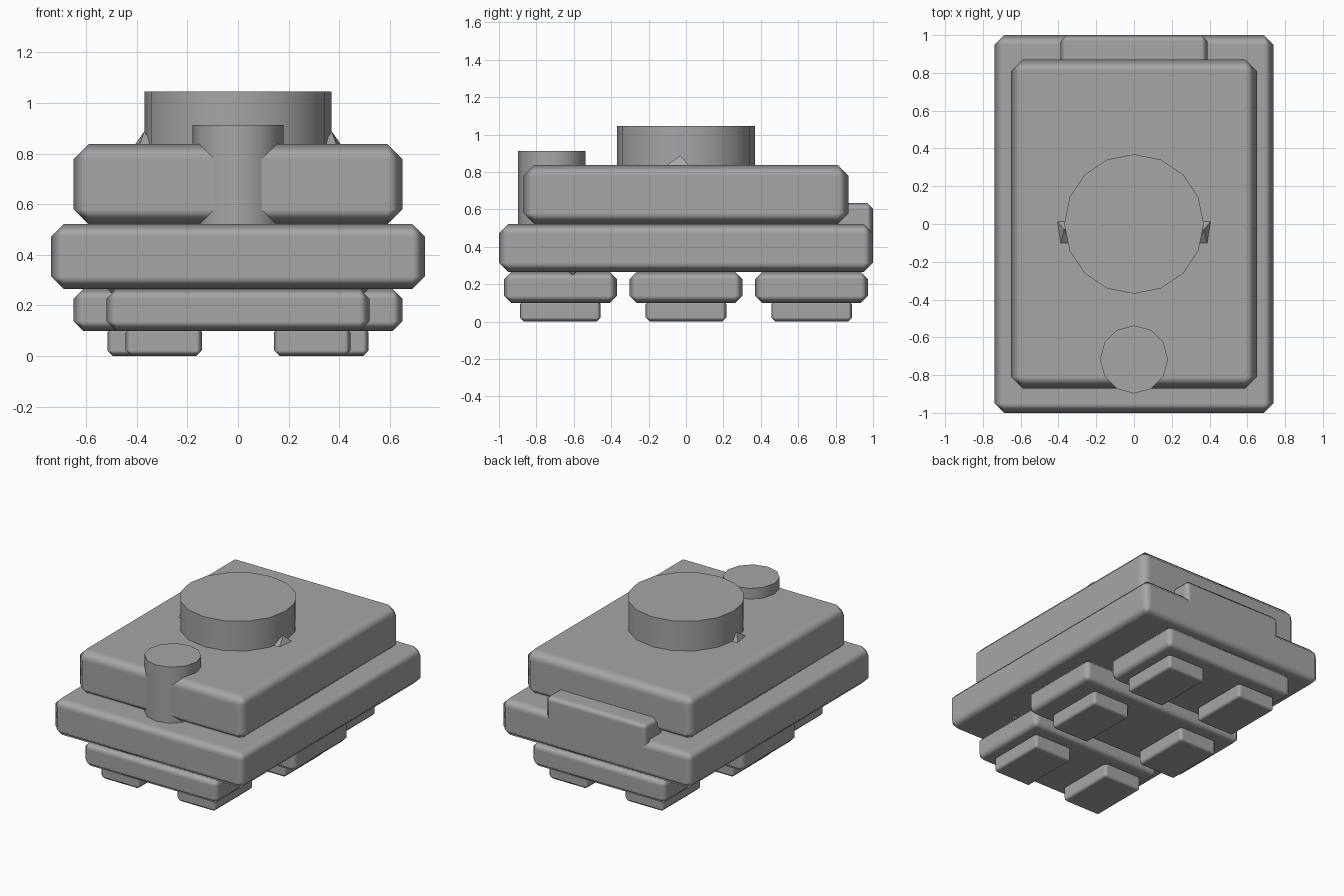
import bpy, bmesh, math

if "Cube" in bpy.data.objects:
    bpy.data.objects.remove(bpy.data.objects["Cube"])

# Dark neutral grey shared by every part
grey = bpy.data.materials.new("dark_grey")
grey.diffuse_color = (0.38, 0.375, 0.395, 1)
grey.use_nodes = True
grey.node_tree.nodes["Principled BSDF"].inputs["Base Color"].default_value = grey.diffuse_color


def activate(ob):
    bpy.ops.object.select_all(action='DESELECT')
    ob.select_set(True)
    bpy.context.view_layer.objects.active = ob


def box(name, x, y, z, bevel):
    """Chamfered box from (min, max) ranges, softly shaded along its chamfers."""
    bpy.ops.mesh.primitive_cube_add(
        size=1, location=[(a + b) / 2 for a, b in (x, y, z)])
    ob = bpy.context.object
    ob.name = name
    ob.scale = [b - a for a, b in (x, y, z)]
    bpy.ops.object.transform_apply(location=False, rotation=False, scale=True)
    bpy.ops.object.shade_smooth()
    mod = ob.modifiers.new("chamfer", 'BEVEL')
    mod.width = bevel
    mod.segments = 1
    mod.harden_normals = True
    ob.data.materials.append(grey)
    return ob


def drum(name, sides, radius, y, z0, z1):
    bpy.ops.mesh.primitive_cylinder_add(
        vertices=sides, radius=radius, depth=z1 - z0, location=(0, y, (z0 + z1) / 2))
    ob = bpy.context.object
    ob.name = name
    activate(ob)
    bpy.ops.object.shade_smooth_by_angle(angle=math.radians(40))
    ob.data.materials.append(grey)
    return ob


# Stacked hull
box("lower_hull", (-0.738, 0.738), (-1, 1), (0.264, 0.522), 0.05)
box("upper_hull", (-0.65, 0.65), (-0.87, 0.87), (0.52, 0.838), 0.06)
box("rear_plate", (-0.39, 0.39), (0.80, 1.0), (0.33, 0.635), 0.033)

# Drums on the deck
drum("main_drum", 16, 0.369, 0, 0.80, 1.045)
drum("front_post", 12, 0.18, -0.717, 0.50, 0.912)

# Cross bars under the hull, each carrying a pair of feet
for label, y, half, foot_x in (("front", -0.672, 0.52, 0.293),
                               ("middle", 0, 0.65, 0.365),
                               ("rear", 0.672, 0.52, 0.293)):
    box(label + "_cross_bar", (-half, half), (y - 0.302, y + 0.302), (0.098, 0.266), 0.04)
    for side, s in (("left", -1), ("right", 1)):
        cx = s * foot_x
        box(f"{label}_{side}_foot", (cx - 0.151, cx + 0.151),
            (y - 0.216, y + 0.216), (0, 0.115), 0.022)

# Slanted inner struts whose tips just break through the deck and the belly
for side, s in (("left", -1), ("right", 1)):
    points = [(0.37, -0.03, 0.888), (0.405, 0.012, 0.838), (0.388, -0.10, 0.838),
              (0.34, 0.012, 0.838), (0.34, -0.10, 0.838),
              (0.50, -0.605, 0.248), (0.52, -0.58, 0.27), (0.48, -0.63, 0.27),
              (0.48, -0.58, 0.27), (0.52, -0.63, 0.27)]
    bm = bmesh.new()
    for px, py, pz in points:
        bm.verts.new((s * px, py, pz))
    bmesh.ops.convex_hull(bm, input=bm.verts)
    bmesh.ops.recalc_face_normals(bm, faces=bm.faces)
    mesh = bpy.data.meshes.new(side + "_strut")
    bm.to_mesh(mesh)
    bm.free()
    mesh.materials.append(grey)
    bpy.context.collection.objects.link(bpy.data.objects.new(side + "_strut", mesh))
